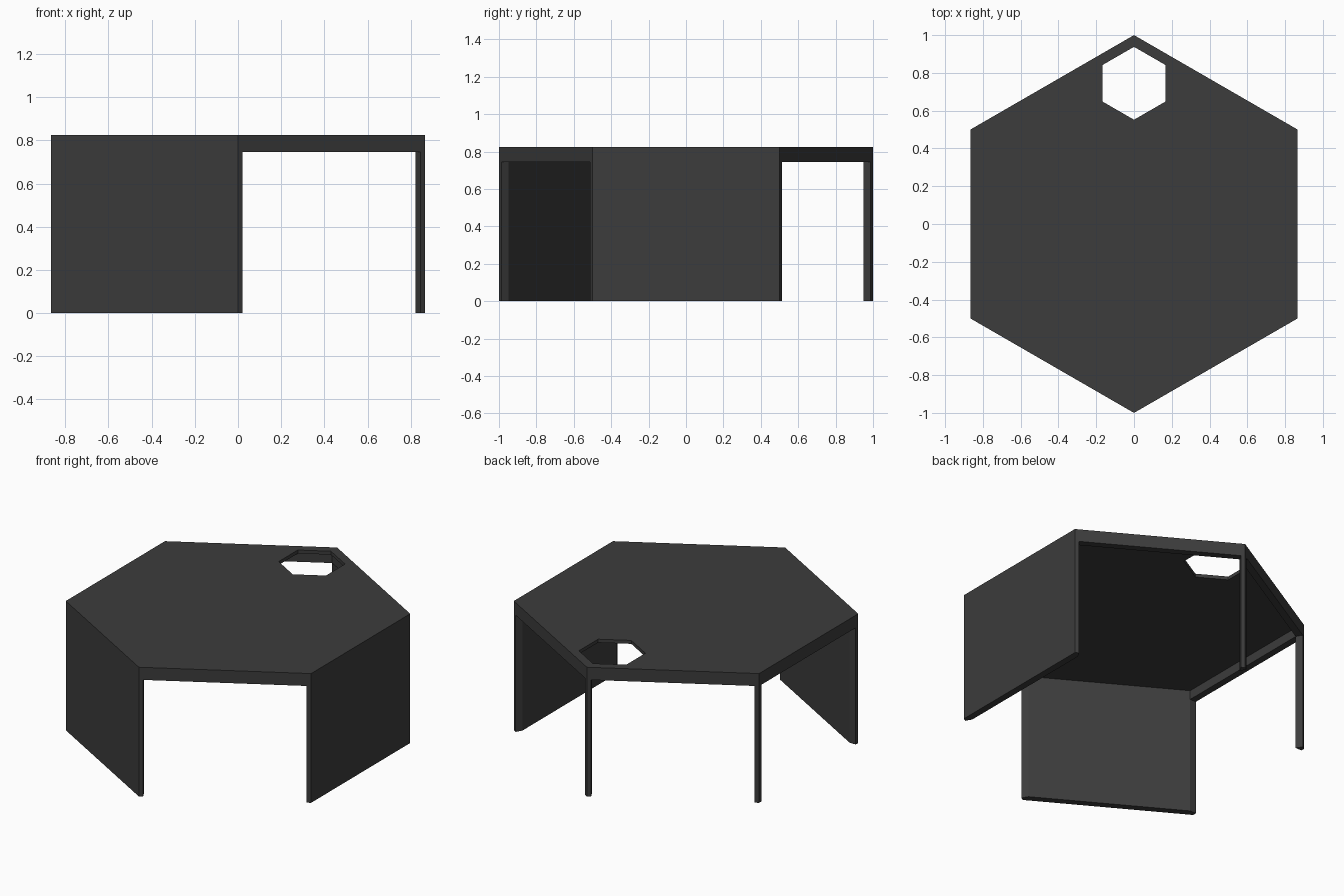
import bpy
from math import sin, cos, pi
from mathutils import Vector

if "Cube" in bpy.data.objects:
    bpy.data.objects.remove(bpy.data.objects["Cube"])

TOP, PLATE_Z, RIM_Z = 0.825, 0.803, 0.745
DEPTH = 0.05           # corner to inner corner distance

mat = bpy.data.materials.new("dark_grey")
mat.diffuse_color = (0.045, 0.045, 0.045, 1)
mat.use_nodes = True
mat.node_tree.nodes["Principled BSDF"].inputs["Base Color"].default_value = mat.diffuse_color


def hexagon(r, cy=0.0):
    # corner 0 points to the back (+y), counter-clockwise
    return [Vector((-r * sin(i * pi / 3), cy + r * cos(i * pi / 3))) for i in range(6)]


def slab(name, loops, z0, z1):
    # flat outline (extra loops are holes) extruded between two heights
    cu = bpy.data.curves.new(name, 'CURVE')
    cu.dimensions = '2D'
    cu.fill_mode = 'BOTH'
    cu.extrude = (z1 - z0) / 2
    for loop in loops:
        sp = cu.splines.new('POLY')
        sp.points.add(len(loop) - 1)
        for p, v in zip(sp.points, loop):
            p.co = (v.x, v.y, 0, 1)
        sp.use_cyclic_u = True
        sp.use_smooth = False
    ob = bpy.data.objects.new(name, cu)
    ob.location.z = (z0 + z1) / 2
    bpy.context.collection.objects.link(ob)
    cu.materials.append(mat)
    bpy.ops.object.select_all(action='DESELECT')
    ob.select_set(True)
    bpy.context.view_layer.objects.active = ob
    bpy.ops.object.convert(target='MESH')


outer, inner = hexagon(1.0), hexagon(1.0 - DEPTH)


def foot(i, j):
    # point on the outer edge i-j square to inner corner i
    return outer[i] + (outer[j] - outer[i]).normalized() * DEPTH / 2


# table top with the small hexagonal hole near the back corner
slab("table_top", [outer, hexagon(0.193, 0.745)], PLATE_Z, TOP)

# apron running round under the top
slab("apron", [outer, inner], RIM_Z, PLATE_Z)

# two full-height side panels, wrapped round their corners
for name, a in (("front_left_panel", 2), ("right_panel", 4)):
    b = (a + 1) % 6
    slab(name, [[foot(a, a - 1), outer[a], outer[b], foot(b, (b + 1) % 6),
                 inner[b], inner[a]]], 0, RIM_Z)

# two slim kite-shaped legs
for name, i in (("back_leg", 0), ("left_leg", 1)):
    slab(name, [[foot(i, (i - 1) % 6), outer[i], foot(i, i + 1), inner[i]]], 0, RIM_Z)
